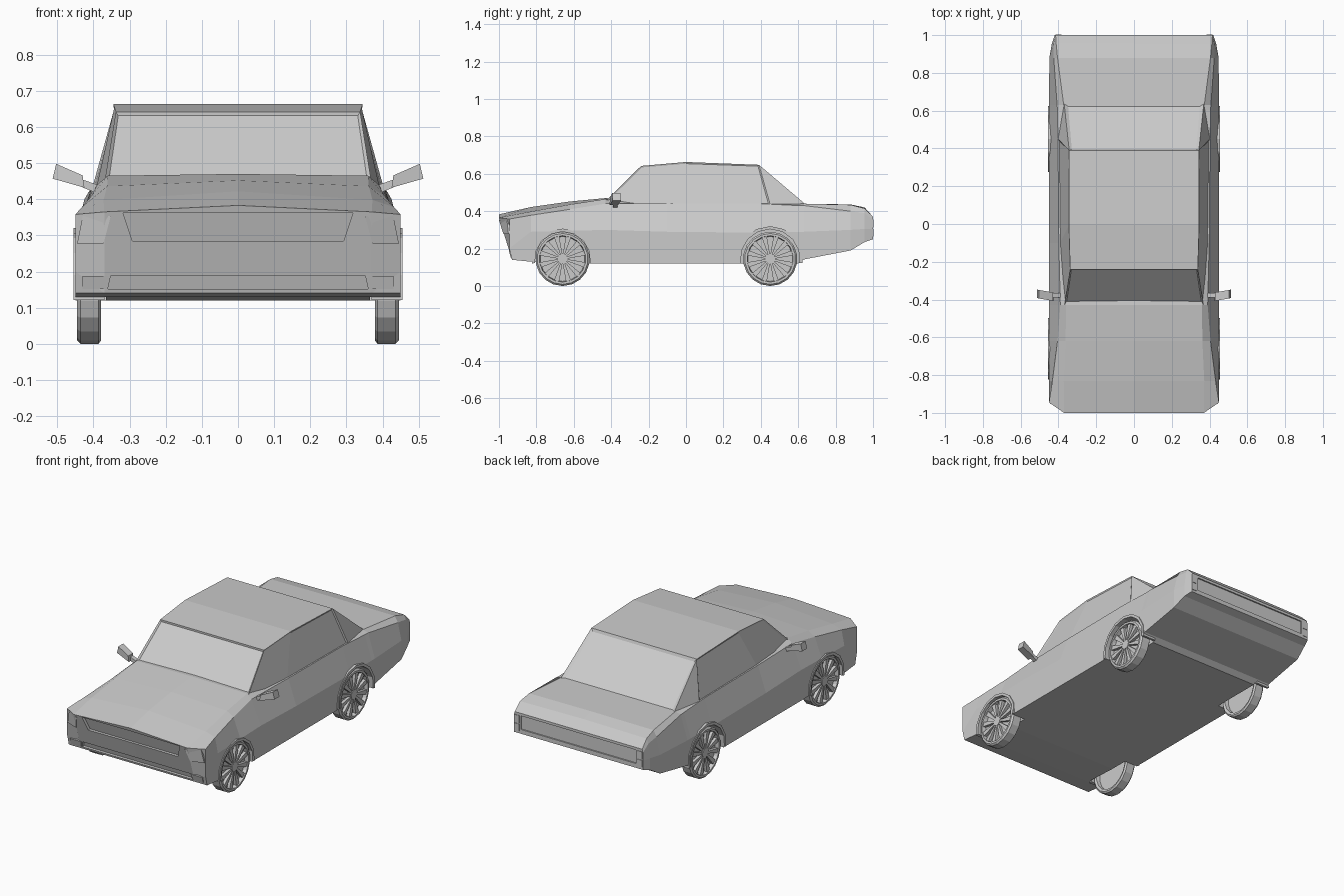
import bpy, bmesh
from math import sin, cos, pi

if "Cube" in bpy.data.objects:
    bpy.data.objects.remove(bpy.data.objects["Cube"])


def build(name, verts, faces, mirror=True):
    """Mesh object, optionally mirrored across x = 0 and welded."""
    bm = bmesh.new()
    for s in ((1, -1) if mirror else (1,)):
        vs = [bm.verts.new((s * x, y, z)) for x, y, z in verts]
        for f in faces:
            bm.faces.new([vs[i] for i in f])
    bmesh.ops.remove_doubles(bm, verts=bm.verts, dist=0.0005)
    bmesh.ops.recalc_face_normals(bm, faces=bm.faces)
    me = bpy.data.meshes.new(name)
    bm.to_mesh(me)
    bm.free()
    ob = bpy.data.objects.new(name, me)
    bpy.context.collection.objects.link(ob)
    return ob


def add_prism(V, F, a, b):
    """Join two matching loops into a closed solid."""
    o, n = len(V), len(a)
    V += list(a) + list(b)
    F += [[o + i for i in range(n)], [o + n + i for i in range(n)]]
    F += [[o + i, o + (i + 1) % n, o + n + (i + 1) % n, o + n + i] for i in range(n)]


def prism(name, a, b, mirror=True):
    V, F = [], []
    add_prism(V, F, a, b)
    return build(name, V, F, mirror)


def arc(x, cy, cz, r, n, a0=0.0, a1=2 * pi, closed=True):
    m = n if closed else n + 1
    return [(x, cy + r * cos(a0 + (a1 - a0) * i / n), cz + r * sin(a0 + (a1 - a0) * i / n))
            for i in range(m)]


def nose(x, z, off=0.0):
    """Point on the raked nose with its chamfered corners."""
    chamfer = max(0, x - 0.37) * 0.75 * max(0, (z - 0.2) / 0.16)
    return (x, -1 + (0.365 - z) * 0.311 + chamfer + off, z)


# Lower body: half sections along y
# y, bottom z, side x, side z, shoulder x, shoulder z, deck x, deck z, centre z
stations = [
    (-0.83, 0.13, 0.45, 0.29, 0.432, 0.378, 0.372, 0.398, 0.422),
    (-0.62, 0.12, 0.45, 0.295, 0.405, 0.41, 0.362, 0.436, 0.452),
    (-0.43, 0.12, 0.45, 0.30, 0.39, 0.44, 0.36, 0.465, 0.47),
    (-0.10, 0.12, 0.45, 0.29, 0.398, 0.44, 0.36, 0.445, 0.446),
    (0.40, 0.12, 0.45, 0.285, 0.402, 0.44, 0.36, 0.442, 0.442),
    (0.60, 0.12, 0.45, 0.29, 0.405, 0.43, 0.37, 0.441, 0.441),
    (0.63, 0.142, 0.45, 0.29, 0.407, 0.43, 0.372, 0.44, 0.44),
    (0.88, 0.19, 0.448, 0.30, 0.425, 0.40, 0.405, 0.434, 0.436),
    (0.955, 0.235, 0.435, 0.305, 0.425, 0.39, 0.412, 0.415, 0.42),
    (1.0, 0.25, 0.42, 0.305, 0.42, 0.35, 0.415, 0.37, 0.37),
]
V = [(0, -0.93, 0.14), (0.37, -0.93, 0.14), (0.45, -0.93, 0.14), (0.45, -0.945, 0.2),
     (0.45, -0.945, 0.358), (0.37, -1, 0.365), (0, -1, 0.383)]
for y, zb, xw, zw, xs, zs, xd, zd, zt in stations:
    V += [(0, y, zb), (0.37, y, zb), (xw, y, zb), (xw, y, zw), (xs, y, zs), (xd, y, zd), (0, y, zt)]
F = [[7 * s + i, 7 * s + i + 1, 7 * s + i + 8, 7 * s + i + 7]
     for s in range(len(stations)) for i in range(6)]
F += [[0, 1, 5, 6], [1, 2, 3], [1, 3, 4, 5]]
e = 7 * len(stations)
F += [[e + i for i in range(7)]]
body = build("lower_body", V, F)

# Cutters: wheel wells, grille recess, intake slot, rear panel recess
AXLES = (("front", -0.66, 0.152, 0.142), ("rear", 0.45, 0.162, 0.145))
V, F = [], []
for _, y, r, z in AXLES:
    add_prism(V, F, arc(0.365, y, z, r, 16), arc(0.6, y, z, r, 16))
cutters = [build("wheel_well_cutter", V, F)]
for name, top, bot, z1, z0 in (("grille_cutter", 0.318, 0.292, 0.362, 0.284),
                               ("intake_cutter", 0.352, 0.36, 0.188, 0.152)):
    out = [(-top, z1), (top, z1), (bot, z0), (-bot, z0)]
    cutters.append(prism(name, [nose(x, z, -0.05) for x, z in out],
                         [nose(x, z, 0.018) for x, z in out], False))
rect = [(-0.375, 0.275), (0.375, 0.275), (0.375, 0.355), (-0.375, 0.355)]
cutters.append(prism("rear_panel_cutter", [(x, 0.992, z) for x, z in rect],
                     [(x, 1.1, z) for x, z in rect], False))
for c in cutters:
    c.hide_render = True
    c.hide_viewport = True
    m = body.modifiers.new(c.name, 'BOOLEAN')
    m.operation = 'DIFFERENCE'
    m.solver = 'EXACT'
    m.object = c

# Cabin: roof, glass and rear pillars
V = [(0.368, -0.43, 0.455), (0.396, -0.10, 0.436), (0.402, 0.45, 0.436), (0.37, 0.64, 0.436),
     (0.338, -0.24, 0.642), (0.345, 0.0, 0.663), (0.343, 0.39, 0.648),
     (-0.368, -0.43, 0.455), (-0.396, -0.10, 0.436), (-0.402, 0.45, 0.436), (-0.37, 0.64, 0.436),
     (-0.338, -0.24, 0.642), (-0.345, 0.0, 0.663), (-0.343, 0.39, 0.648)]
F = [[0, 1, 5, 4], [1, 2, 6, 5], [2, 3, 6], [7, 8, 12, 11], [8, 9, 13, 12], [9, 10, 13],
     [0, 4, 11, 7], [3, 6, 13, 10], [4, 5, 12, 11], [5, 6, 13, 12]]
cabin = build("cabin", V, F, False)
bm = bmesh.new()
bm.from_mesh(cabin.data)
bm.faces.ensure_lookup_table()
fs = list(bm.faces)
bmesh.ops.inset_region(bm, faces=[fs[6]], thickness=0.01, depth=-0.008)
bmesh.ops.inset_region(bm, faces=[fs[7]], thickness=0.02, depth=-0.008)
for pair in (fs[0:2], fs[3:5]):
    bmesh.ops.inset_region(bm, faces=pair, thickness=0.008, depth=-0.005)
bm.to_mesh(cabin.data)
bm.free()

# Headlights and bumper corner panels
lamp = [(0.352, 0.353), (0.43, 0.353), (0.445, 0.278), (0.372, 0.278)]
prism("headlights", [nose(x, z, -0.004) for x, z in lamp], [nose(x, z, 0.03) for x, z in lamp])
side = [(0.358, 0.188), (0.43, 0.188), (0.43, 0.152), (0.366, 0.152)]
prism("bumper_corner_panels", [nose(x, z, -0.003) for x, z in side],
      [nose(x, z, 0.02) for x, z in side])

# Tail lights, two stacked blocks per side
V, F = [], []
for z0, z1 in ((0.265, 0.305), (0.312, 0.355)):
    r = [(0.385, z0), (0.416, z0), (0.416, z1), (0.385, z1)]
    add_prism(V, F, [(x, 0.97, z) for x, z in r], [(x, 1.003, z) for x, z in r])
build("tail_lights", V, F)

# Door mirrors: stalk and tilted housing
V, F = [], []
for prof, y0, y1, dy in (([(0.375, 0.41), (0.44, 0.437), (0.44, 0.458), (0.375, 0.435)], -0.39, -0.365, 0),
                         ([(0.425, 0.432), (0.513, 0.457), (0.503, 0.498), (0.43, 0.466)], -0.40, -0.355, 0.18)):
    add_prism(V, F, [(x, y0 + dy * (x - 0.47), z) for x, z in prof],
              [(x, y1 + dy * (x - 0.47), z) for x, z in prof])
build("door_mirrors", V, F)

# Wheels and arch trims
tyre = [(0.405, 0), (0.405, 0.118), (0.384, 0.122), (0.379, 0.136), (0.386, 0.145),
        (0.436, 0.145), (0.445, 0.136), (0.445, 0.124), (0.422, 0.12), (0.422, 0)]
N = 18
for axle, cy, r, cz in AXLES:
    V = [(x, cy + q * sin(2 * pi * k / N), 0.145 - q * cos(2 * pi * k / N))
         for x, q in tyre for k in range(N)]
    F = [[i * N + k, i * N + (k + 1) % N, (i + 1) * N + (k + 1) % N, (i + 1) * N + k]
         for i in range(len(tyre) - 1) for k in range(N)]
    build(axle + "_wheels", V, F)

    V, F = [], []
    add_prism(V, F, arc(0.42, cy, 0.145, 0.028, 12), arc(0.442, cy, 0.145, 0.028, 12))
    for k in range(12):
        a = 2 * pi * (k + 0.5) / 12
        loop = [(0.024, -0.005), (0.123, -0.014), (0.123, 0.014), (0.024, 0.005)]
        pts = [(cy + u * cos(a) - w * sin(a), 0.145 + u * sin(a) + w * cos(a)) for u, w in loop]
        add_prism(V, F, [(0.42, y, z) for y, z in pts], [(0.439, y, z) for y, z in pts])
    build(axle + "_wheel_spokes", V, F)

    V, F = [], []
    edges = [arc(x, cy, cz, q, 8, -0.13, pi + 0.13, False)
             for x, q in ((0.37, r - 0.003), (0.455, r - 0.003), (0.455, r + 0.013), (0.37, r + 0.013))]
    for i in range(8):
        add_prism(V, F, [c[i] for c in edges], [c[i + 1] for c in edges])
    build(axle + "_arch_trims", V, F)
